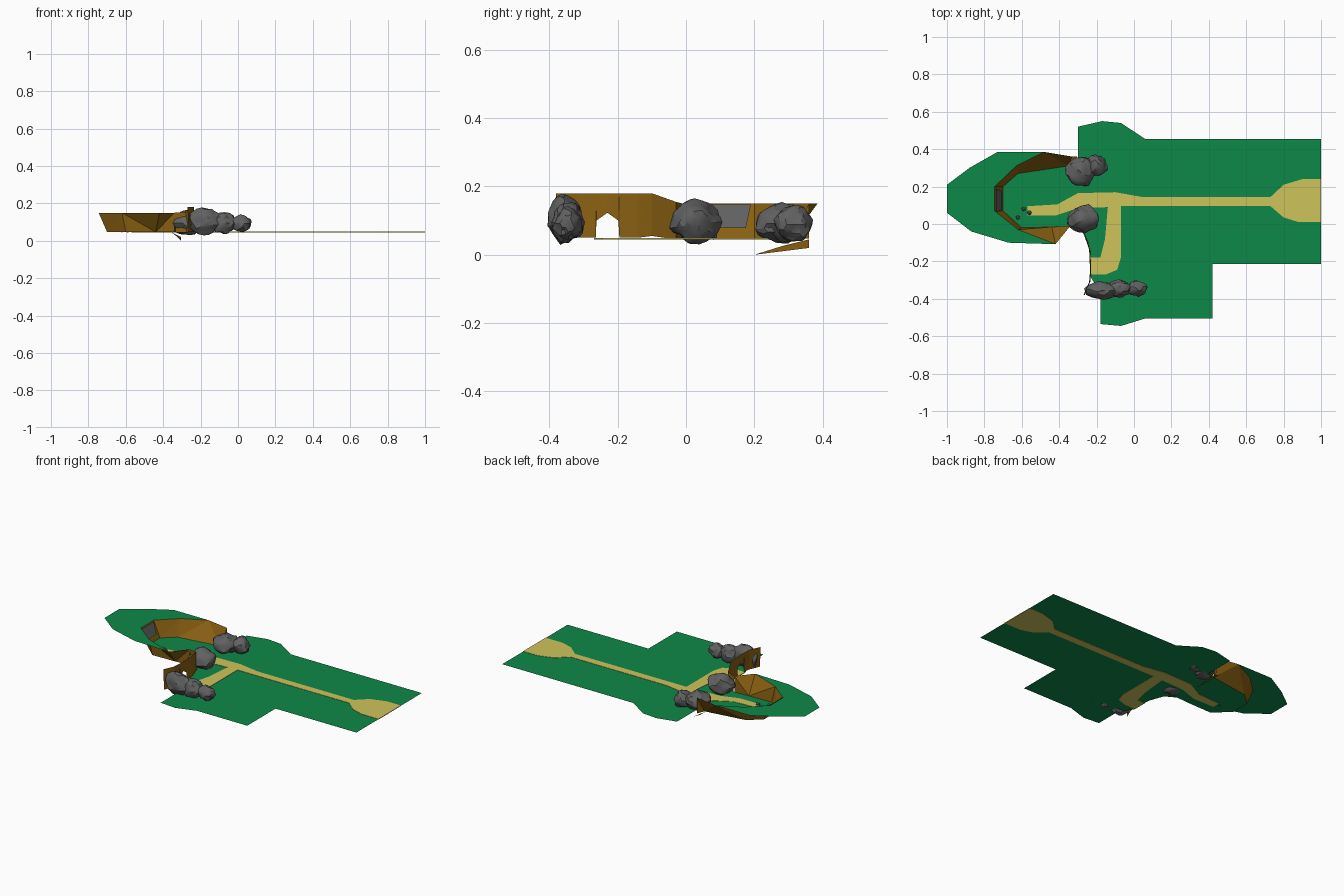
import bpy, bmesh
from mathutils import Vector, noise

cube = bpy.data.objects.get("Cube")
if cube:
    bpy.data.objects.remove(cube, do_unlink=True)


def material(name, rgb):
    m = bpy.data.materials.new(name)
    m.use_nodes = True
    m.diffuse_color = (*rgb, 1)
    bsdf = m.node_tree.nodes["Principled BSDF"]
    bsdf.inputs["Base Color"].default_value = (*rgb, 1)
    bsdf.inputs["Roughness"].default_value = 0.9
    return m


GREEN = material("grass green", (0.004, 0.25, 0.065))
SAND = material("path sand", (0.62, 0.55, 0.105))
BROWN = material("earth brown", (0.25, 0.115, 0.006))
GREY = material("rock grey", (0.12, 0.12, 0.12))


def finish(name, bm, mat):
    mesh = bpy.data.meshes.new(name)
    bm.to_mesh(mesh)
    bm.free()
    mesh.materials.append(mat)
    ob = bpy.data.objects.new(name, mesh)
    bpy.context.collection.objects.link(ob)
    return ob


def sheet(name, outline, z, mat, thick=0):
    """Flat outline, optionally thickened evenly about its height."""
    bm = bmesh.new()
    face = bm.faces.new([bm.verts.new((x, y, z - thick / 2)) for x, y in outline])
    face.normal_update()
    if face.normal.z < 0:
        face.normal_flip()
    if thick:
        new = bmesh.ops.extrude_face_region(bm, geom=[face], use_keep_orig=True)
        for v in new["geom"]:
            if isinstance(v, bmesh.types.BMVert):
                v.co.z += thick
        bmesh.ops.recalc_face_normals(bm, faces=bm.faces[:])
    bmesh.ops.triangulate(bm, faces=bm.faces[:])
    return finish(name, bm, mat)


def wall(name, tops, bottoms, mat):
    """Strip of quads between a top edge and a bottom edge."""
    bm = bmesh.new()
    t = [bm.verts.new(p) for p in tops]
    b = [bm.verts.new(p) for p in bottoms]
    for i in range(len(t) - 1):
        bm.faces.new((t[i], b[i], b[i + 1], t[i + 1]))
    bmesh.ops.triangulate(bm, faces=bm.faces[:])
    return finish(name, bm, mat)


def rock(name, centre, radii, seed, detail=3):
    """Lumpy boulder: noise pushed ellipsoid."""
    bm = bmesh.new()
    bmesh.ops.create_icosphere(bm, subdivisions=detail, radius=1)
    offset = Vector((seed * 7.3, seed * 3.1, seed))
    for v in bm.verts:
        n = v.co.normalized()
        push = 1 + 0.22 * noise.noise(n * 1.5 + offset) + 0.14 * noise.noise(n * 4 + offset)
        v.co = Vector(centre) + Vector([a * r * push for a, r in zip(n, radii)])
    ob = finish(name, bm, GREY)
    bpy.ops.object.select_all(action="DESELECT")
    ob.select_set(True)
    bpy.context.view_layer.objects.active = ob
    bpy.ops.object.shade_smooth_by_angle(angle=0.5)


FLOOR, RIM = 0.047, 0.15

# Lower ground, including the basin floor
basin = [(-0.34, -0.01), (-0.44, -0.016), (-0.6, -0.02), (-0.7, 0.07),
         (-0.7, 0.2), (-0.62, 0.27), (-0.35, 0.31)]
sheet("ground", [
    (-0.30, 0.33), (-0.30, 0.52), (-0.17, 0.55), (-0.07, 0.54), (0.06, 0.455),
    (1, 0.455), (1, -0.215), (0.42, -0.215), (0.42, -0.505), (0.06, -0.505),
    (-0.07, -0.545), (-0.18, -0.535), (-0.18, -0.36), (-0.235, -0.28),
    (-0.235, -0.15), (-0.27, -0.05)] + basin, FLOOR, GREEN)

# Sandy path with a side branch and a widened end
sheet("path", [
    (1, 0.24), (0.9, 0.24), (0.8, 0.21), (0.73, 0.145), (0.04, 0.145),
    (-0.1, 0.17), (-0.3, 0.165), (-0.41, 0.105), (-0.57, 0.095), (-0.57, 0.045),
    (-0.42, 0.045), (-0.3, 0.085), (-0.14, 0.09), (-0.155, -0.08), (-0.18, -0.18),
    (-0.235, -0.18), (-0.235, -0.27), (-0.15, -0.27), (-0.09, -0.245),
    (-0.07, -0.18), (-0.07, 0.095), (0.73, 0.095), (0.8, 0.035), (0.88, 0.01),
    (1, 0.01)], FLOOR, SAND, 0.004)

# Raised grass rim around the basin
rim = [(-0.42, -0.108), (-0.62, -0.03), (-0.745, 0.07), (-0.745, 0.2),
       (-0.63, 0.31), (-0.48, 0.385)]
sheet("upper_ledge", rim + [
    (-0.73, 0.385), (-0.88, 0.3), (-1, 0.21), (-1, 0.06), (-0.87, -0.04),
    (-0.67, -0.10)], RIM, GREEN)

# Earth bank from the ledge down to the basin floor
edge = [(-0.34, -0.01)] + rim + [(-0.33, 0.36)]
wall("basin_bank", [(x, y, RIM) for x, y in edge],
     [(x, y, FLOOR) for x, y in basin[:1] + basin[1:] + [(-0.33, 0.36)]], BROWN)

# Loose earth flap under the end of the bank
wall("bank_foot", [(-0.355, 0.36, 0.045), (-0.33, 0.28, 0.025)],
     [(-0.305, 0.36, 0.02), (-0.305, 0.2, 0)], BROWN)

# Cliff with an arched opening
columns = [(-0.34, -0.01, 0.15, 0.045), (-0.28, -0.03, 0.155, 0.045),
           (-0.25, -0.1, 0.18, 0.055), (-0.24, -0.14, 0.18, 0.05),
           (-0.237, -0.195, 0.18, 0.05), (-0.237, -0.198, 0.18, 0.1),
           (-0.236, -0.23, 0.18, 0.123), (-0.236, -0.262, 0.18, 0.1),
           (-0.236, -0.264, 0.18, 0.05), (-0.24, -0.31, 0.18, 0.05),
           (-0.27, -0.38, 0.18, 0.05)]
wall("cliff", [(x, y, t) for x, y, t, b in columns],
     [(x + 0.006, y, b) for x, y, t, b in columns], BROWN)

# Stone slab set in the back of the bank
wall("stone_slab", [(-0.737, 0.06, 0.147), (-0.737, 0.19, 0.147)],
     [(-0.707, 0.08, 0.078), (-0.707, 0.175, 0.078)], GREY)

# Boulders and pebbles
rocks = [
    ("north_boulder", (-0.285, 0.28, 0.092), (0.076, 0.074, 0.057)),
    ("north_small_boulder", (-0.2, 0.315, 0.088), (0.055, 0.056, 0.05)),
    ("middle_boulder", (-0.27, 0.027, 0.096), (0.08, 0.073, 0.06)),
    ("south_boulder", (-0.175, -0.355, 0.105), (0.09, 0.046, 0.067)),
    ("south_middle_boulder", (-0.08, -0.345, 0.095), (0.065, 0.046, 0.058)),
    ("south_small_boulder", (0.015, -0.345, 0.092), (0.055, 0.04, 0.046)),
]
for i, (name, centre, radii) in enumerate(rocks):
    rock(name, centre, radii, i + 1)
for i, (x, y) in enumerate([(-0.62, 0.035), (-0.59, 0.08), (-0.56, 0.06)]):
    rock(f"pebble_{i + 1}", (x, y, FLOOR + 0.008), (0.013, 0.013, 0.011), i + 9, 1)
